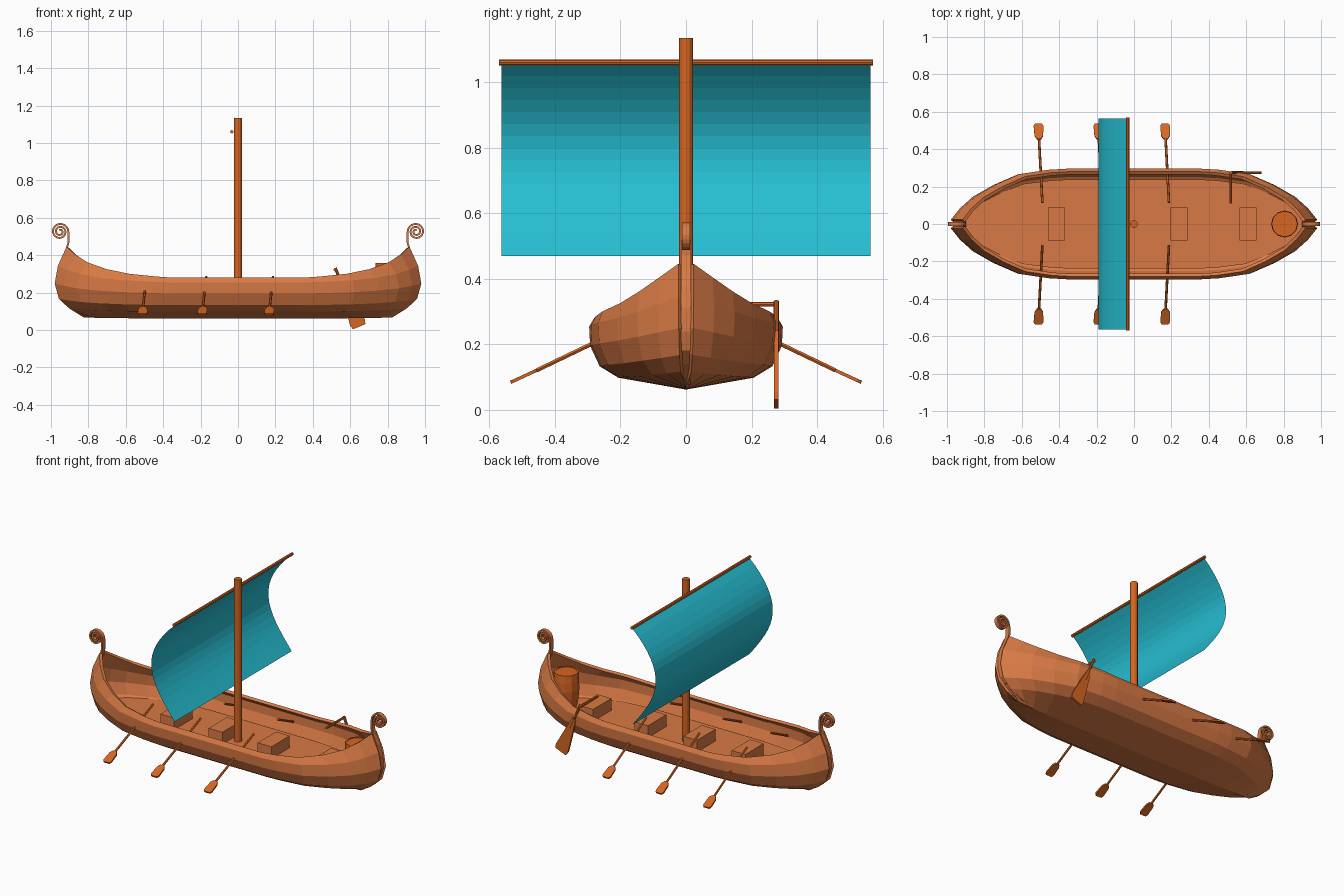
import bpy, bmesh, math
from mathutils import Vector

if "Cube" in bpy.data.objects:
    bpy.data.objects.remove(bpy.data.objects["Cube"])


def material(name, srgb):
    m = bpy.data.materials.new(name)
    m.diffuse_color = [((c / 255 + 0.055) / 1.055) ** 2.4 for c in srgb] + [1]
    m.use_nodes = True
    m.node_tree.nodes["Principled BSDF"].inputs["Base Color"].default_value = m.diffuse_color
    return m


PALE = material("pale wood", (217, 122, 69))
WOOD = material("orange wood", (214, 102, 34))
TEAL = material("teal cloth", (38, 190, 210))


def make(name, verts, faces, mat, closed=True):
    me = bpy.data.meshes.new(name)
    me.from_pydata([tuple(v) for v in verts], [], faces)
    bm = bmesh.new()
    bm.from_mesh(me)
    bmesh.ops.remove_doubles(bm, verts=bm.verts, dist=1e-5)
    if closed:
        bmesh.ops.recalc_face_normals(bm, faces=bm.faces)
    bm.to_mesh(me)
    bm.free()
    me.materials.append(mat)
    ob = bpy.data.objects.new(name, me)
    bpy.context.collection.objects.link(ob)
    return ob


def skin(name, rings, mat):
    """Join equal closed rings of points and cap both ends."""
    n = len(rings[0])
    faces = [(i * n + j, i * n + (j + 1) % n, (i + 1) * n + (j + 1) % n, (i + 1) * n + j)
             for i in range(len(rings) - 1) for j in range(n)]
    faces += [tuple(range(n)), tuple(range((len(rings) - 1) * n, len(rings) * n))]
    return make(name, [p for r in rings for p in r], faces, mat)


def rod(name, a, b, profile, mat, sides=8):
    """Turned part from a to b; profile is a list of (fraction, radius)."""
    a, b = Vector(a), Vector(b)
    q = (b - a).to_track_quat('Z', 'Y')
    return skin(name, [[a.lerp(b, t) + q @ Vector((r * math.cos(2 * math.pi * k / sides),
                                                   r * math.sin(2 * math.pi * k / sides), 0))
                        for k in range(sides)] for t, r in profile], mat)


def blade(name, a, b, outline, side, thick, mat):
    """Flat paddle from a to b; outline is a list of (fraction, half width)."""
    a, b, side = Vector(a), Vector(b), Vector(side).normalized()
    n = (b - a).cross(side).normalized() * thick / 2
    return skin(name, [[a.lerp(b, t) + side * w * s + n * k
                        for s, k in ((-1, -1), (1, -1), (1, 1), (-1, 1))]
                       for t, w in outline], mat)


# Hull: rows from keel to gunwale as (mid y, mid z, end x, end z)
rows = [(0, .08, .82, .085), (.2, .115, .895, .13), (.25, .145, .945, .175),
        (.275, .2, .966, .25), (.278, .25, .95, .34), (.265, .27, .905, .44)]
# Stations as (u, width factor, sheer rise)
half = [(0, 1, 0), (.2, 1, 0), (.38, 1, 0), (.48, .98, .04), (.64, .9, .13), (.77, .7, .28),
        (.88, .48, .5), (.95, .26, .75), (1, .04, 1)]
stations = [(-u, w, r) for u, w, r in half[:0:-1]] + half
verts, loop = [], rows[::-1] + rows[1:]
for u, w, rise in stations:
    for j, (y, z, ex, ez) in enumerate(loop):
        s = -1 if j < len(rows) - 1 else 1
        verts.append((u * ex, s * y * w, z + (ez - z) * rise))
n = len(loop)
faces = [(i * n + j, (i + 1) * n + j, (i + 1) * n + j + 1, i * n + j + 1)
         for i in range(len(stations) - 1) for j in range(n - 1)]
hull = make("hull", verts, faces, PALE, closed=False)
mod = hull.modifiers.new("planking", 'SOLIDIFY')
mod.thickness, mod.offset = .018, -1

# Deck
DECK = .15
edge = [(u * .925, .238 * w) for u, w, r in stations]
make("deck", [(x, s * y, DECK) for s in (-1, 1) for x, y in edge],
     [(i, i + 1, len(edge) + i + 1, len(edge) + i) for i in range(len(edge) - 1)],
     PALE, closed=False)

# Keel and stem posts ending in spiral scrolls
path = [(0, .082), (.4, .082), (.81, .084), (.86, .107), (.905, .145), (.945, .185), (.961, .24),
        (.959, .31), (.94, .375), (.917, .43), (.906, .47), (.906, .5)]
for k in range(45):
    t = k / 44
    a, r = math.pi - t * math.pi * 4.6, .045 - .036 * t
    path.append((.952 + r * math.cos(a), .526 + r * math.sin(a)))
for s, label in ((-1, "left"), (1, "right")):
    rings = []
    for i, (x, z) in enumerate(path):
        x0, z0 = path[max(i - 1, 0)]
        x1, z1 = path[min(i + 1, len(path) - 1)]
        d = Vector((x1 - x0, z1 - z0)).normalized()
        h = .0075 if i < 9 else .005
        w = .015 if i < 12 else .012
        rings.append([(s * (x - d.y * h * e), w * f, z + d.x * h * e)
                      for e, f in ((-1, -1), (1, -1), (1, 1), (-1, 1))])
    skin(label + "_stem_scroll", rings, PALE)

# Benches
for i, x in enumerate((-.415, -.09, .24, .61)):
    skin(f"bench_{i + 1}", [[(x + a * .046, b * .088, z)
                            for a, b in ((-1, -1), (1, -1), (1, 1), (-1, 1))]
                           for z in (DECK - .01, .222)], PALE)

# Barrel with recessed lid
rod("barrel", (.805, 0, DECK - .01), (.805, 0, .355),
    [(0, .056), (.25, .067), (.55, .072), (.8, .07), (1, .065)], WOOD, 12)
rod("barrel_rim", (.805, 0, .335), (.805, 0, .358), [(0, .071), (1, .069), (1, .059), (.85, .059)], WOOD, 12)

# Mast, yard and billowing sail
rod("mast", (0, 0, .1), (0, 0, 1.135), [(0, .021), (1, .021)], WOOD, 12)
rod("yard", (-.033, -.57, 1.06), (-.033, .57, 1.06), [(0, .009), (1, .009)], WOOD, 8)
N = 16
sail = []
for i in range(N + 1):
    t = i / N
    x, z = -.033 - .157 * math.sin(math.pi * t ** .92), 1.055 - .585 * t
    sail += [(x, -.563, z), (x, .563, z)]
make("sail", sail, [(2 * i, 2 * i + 1, 2 * i + 3, 2 * i + 2) for i in range(N)], TEAL, closed=False)

# Rowing oars, three on each side
for s, label in ((-1, "front"), (1, "back")):
    for i, x in enumerate((-.49, -.17, .187)):
        top, neck, tip = (x, s * .115, .284), (x - .018, s * .455, .121), (x - .021, s * .535, .084)
        rod(f"{label}_oar_shaft_{i + 1}", top, neck, [(0, .007), (1, .007)], WOOD, 6)
        blade(f"{label}_oar_blade_{i + 1}", neck, tip,
              [(0, .012), (.2, .023), (.85, .026), (1, .019)], (1, 0, 0), .01, WOOD)

# Steering oar with tiller
top, tip = Vector((.52, .275, .332)), Vector((.648, .275, .018))
rod("steering_shaft", top, top.lerp(tip, .5), [(0, .008), (1, .008)], WOOD, 8)
blade("steering_blade", top.lerp(tip, .3), tip,
      [(0, .012), (.5, .03), (.9, .043), (1, .036)], (.926, 0, .377), .013, WOOD)
rod("tiller", (.517, .11, .322), (.517, .28, .322), [(0, .007), (1, .007)], WOOD, 8)
